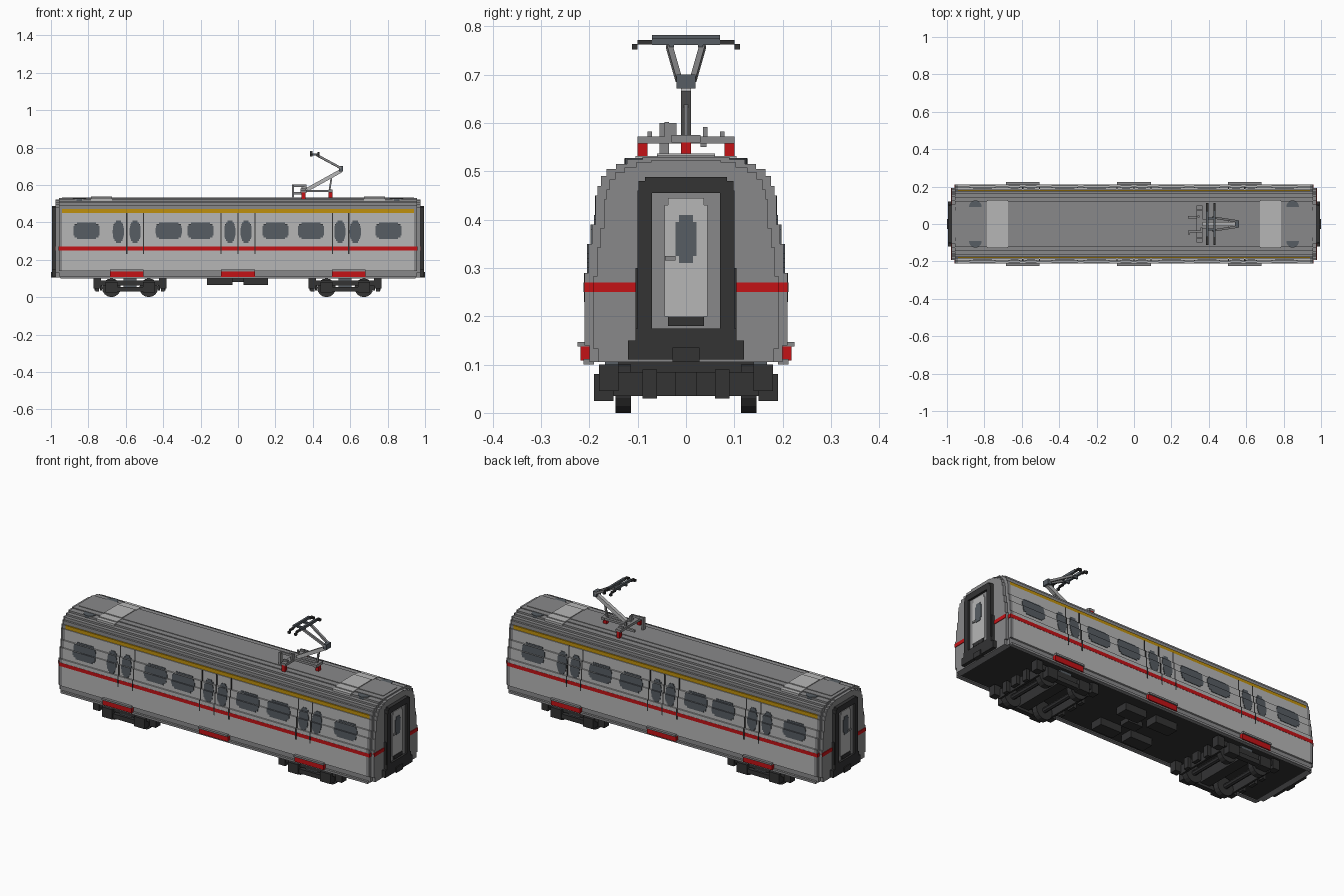
import bpy, bmesh, math
from mathutils import Vector, Matrix

cube = bpy.data.objects.get("Cube")
if cube:
    bpy.data.objects.remove(cube)


def material(name, rgb):
    m = bpy.data.materials.new(name)
    m.use_nodes = True
    m.diffuse_color = (*rgb, 1)
    m.node_tree.nodes["Principled BSDF"].inputs["Base Color"].default_value = (*rgb, 1)
    return m


LIGHT = material("light grey", (0.47, 0.47, 0.47))
GREY = material("mid grey", (0.25, 0.25, 0.255))
DARK = material("charcoal", (0.033, 0.033, 0.034))
GLASS = material("slate glass", (0.095, 0.11, 0.125))
RED = material("red", (0.55, 0.006, 0.008))
YELLOW = material("amber", (0.52, 0.28, 0.004))


def finish(name, bm, mats):
    bmesh.ops.recalc_face_normals(bm, faces=bm.faces)
    mesh = bpy.data.meshes.new(name)
    bm.to_mesh(mesh)
    bm.free()
    for m in mats:
        mesh.materials.append(m)
    ob = bpy.data.objects.new(name, mesh)
    bpy.context.collection.objects.link(ob)
    return ob


def add_box(bm, x0, x1, y0, y1, z0, z1):
    mat = Matrix.Translation(((x0 + x1) / 2, (y0 + y1) / 2, (z0 + z1) / 2))
    mat = mat @ Matrix.Diagonal((x1 - x0, y1 - y0, z1 - z0, 1))
    bmesh.ops.create_cube(bm, size=1, matrix=mat)


def boxes(name, mat, items, mx=False, my=False):
    """Boxes (x0,x1,y0,y1,z0,z1), optionally repeated across x and y."""
    bm = bmesh.new()
    for x0, x1, y0, y1, z0, z1 in items:
        for sx in ((1, -1) if mx else (1,)):
            for sy in ((1, -1) if my else (1,)):
                xs, ys = sorted((sx * x0, sx * x1)), sorted((sy * y0, sy * y1))
                add_box(bm, *xs, *ys, z0, z1)
    return finish(name, bm, [mat])


def beams(name, mat, items):
    """Square bars (start, end, thickness)."""
    bm = bmesh.new()
    for a, b, t in items:
        a, b = Vector(a), Vector(b)
        rot = (b - a).to_track_quat('Z', 'Y').to_matrix().to_4x4()
        m = Matrix.Translation((a + b) / 2) @ rot @ Matrix.Diagonal((t, t, (b - a).length, 1))
        bmesh.ops.create_cube(bm, size=1, matrix=m)
    return finish(name, bm, [mat])


def cylinders(name, mat, items, axis, segments=16):
    """Cylinders (centre, radius, depth) along one axis."""
    bm = bmesh.new()
    rot = Matrix.Rotation(math.pi / 2, 4, 'X') if axis == 'y' else Matrix()
    for c, r, d in items:
        bmesh.ops.create_cone(bm, cap_ends=True, segments=segments, radius1=r, radius2=r,
                              depth=d, matrix=Matrix.Translation(c) @ rot)
    return finish(name, bm, [mat])


# Stepped cross-section: (top height, half width)
STEPS = [(.14, .20), (.25, .21), (.27, .211), (.29, .21), (.35, .202), (.39, .195), (.45, .187),
         (.47, .183), (.49, .176), (.505, .165), (.515, .145), (.525, .122), (.53, .09)]


def half_width(z):
    return next(w for top, w in STEPS if z < top)


def shell(name, x0, x1, mats, rule, shrink=0.0):
    pts, z = [], .105
    for top, w in STEPS:
        pts += [(w - shrink, z), (w - shrink, top - shrink * .4)]
        z = top - shrink * .4
    pts += [(-y, z) for y, z in reversed(pts)]
    bm = bmesh.new()
    face = bm.faces.new([bm.verts.new((x0, y, z)) for y, z in pts])
    res = bmesh.ops.extrude_face_region(bm, geom=[face])
    bmesh.ops.translate(bm, vec=(x1 - x0, 0, 0),
                        verts=[v for v in res["geom"] if isinstance(v, bmesh.types.BMVert)])
    bmesh.ops.recalc_face_normals(bm, faces=bm.faces)
    for f in bm.faces:
        f.material_index = rule(f)
    return finish(name, bm, mats)


def body_rule(f):
    z = f.calc_center_median().z
    if f.normal.z < -.5 and z < .12:
        return 2
    if .25 < z < .27:
        return 3
    if .45 < z < .47:
        return 4
    return 0 if .14 < z < .451 else 1


MATS = [LIGHT, GREY, DARK, RED, YELLOW]
shell("body", -.94, .94, MATS, body_rule)
for s, side in ((1, "left"), (-1, "right")):
    shell(f"end_frame_{side}", s * .94, s * .958, MATS,
          lambda f: 3 if .25 < f.calc_center_median().z < .27 and abs(f.normal.x) < .5 else 1)
    shell(f"end_wall_{side}", s * .958, s * .975, [GREY], lambda f: 0, .018)

# Lower panel edge and door thresholds
boxes("sill", GREY, [(-.95, .95, .19, .212, .10, .112)], my=True)
DOORS = [-.595, 0, .592]
boxes("door_steps", RED, [(c - .09, c + .09, .18, .218, .108, .137) for c in DOORS], my=True)
boxes("step_caps", GREY, [(c - .09, c + .09, .18, .225, .137, .147) for c in DOORS], my=True)

# Red band across the end walls
boxes("end_stripes", RED, [(.97, .978, .10, .192, .25, .27), (.95, .961, .10, .21, .25, .27)],
      mx=True, my=True)


# Windows built in rows that follow the stepped wall
def windows(name, centres, half, z0, z1, power):
    items = []
    n = round((z1 - z0) / .01)
    for i in range(n):
        t = abs((i + .5) / n * 2 - 1)
        w = half * (1 - t ** power) ** (1 / power)
        z = z0 + i * .01
        y = half_width(z + .005) + .003
        items += [(c - w, c + w, y - .008, y, z, z + .01) for c in centres]
    boxes(name, GLASS, items, my=True)


windows("saloon_windows", [-.81, -.37, -.20, .20, .39, .805], .07, .31, .40, 3.5)
windows("door_windows", [-.64, -.55, -.043, .043, .545, .627], .03, .29, .41, 2.2)

# Door seams, one piece per wall step
seams, bottom = [], .23
for top, w in STEPS[1:7]:
    for x in (-.595, -.505, -.09, 0, .09, .505, .592):
        seams.append((x - .003, x + .003, w - .005, w + .0015, bottom, top))
    bottom = top
boxes("door_seams", DARK, seams, my=True)

# Gangways: bellows frame, door, window, skirt
boxes("gangway_frame", DARK, [(.96, .995, .07, .10, .15, .46), (.96, .99, .09, .105, .15, .30)],
      mx=True, my=True)
boxes("gangway_head", DARK, [(.96, .995, -.098, .098, .455, .48), (.96, .995, -.085, .085, .48, .488),
                             (.96, .995, -.105, .105, .14, .175), (.94, .995, -.12, .12, .11, .15),
                             (.97, 1.0, -.028, .028, .105, .135)], mx=True)
boxes("gangway_door_surround", GREY, [(.96, .983, -.07, .07, .175, .455)], mx=True)
boxes("gangway_door", LIGHT, [(.97, .987, -.045, .045, .20, .43), (.97, .987, -.037, .037, .43, .445)],
      mx=True)
boxes("door_kick_plate", DARK, [(.97, .99, -.037, .037, .18, .20)], mx=True)
boxes("door_handle", GREY, [(.98, .992, -.043, -.022, .315, .325)], mx=True)
boxes("gangway_window", GLASS, [(.98, .99, -.022, .022, .325, .395), (.98, .99, -.015, .015, .31, .41)],
      mx=True)

# Roof: ventilation covers, fans and ribs
boxes("roof_covers", LIGHT, [(.675, .785, -.06, .06, .52, .537), (.675, .785, .06, .105, .515, .532),
                             (.675, .785, .105, .128, .51, .527)], mx=True, my=True)
cylinders("roof_fans", GLASS, [((x, y, .521), .034, .014) for x in (-.848, .848) for y in (-.092, .092)],
          'z', 20)
boxes("roof_ribs", GREY, [(-.94, .94, -.06, .06, .525, .533)])

# Underfloor equipment
boxes("equipment_boxes", DARK, [(-.165, -.03, .06, .13, .065, .106), (.03, .16, .06, .13, .065, .106),
                                (-.03, .06, -.03, .03, .08, .106)], my=True)

# Bogies
for c, side in ((.573, "left"), (-.577, "right")):
    boxes(f"bogie_frame_{side}", DARK, [
        (c - .195, c + .195, .15, .172, .062, .09), (c - .07, c + .07, .155, .182, .03, .055),
        (c - .03, c + .03, -.15, .15, .04, .107), (c - .16, c - .15, .0, .15, .035, .085),
        (c + .15, c + .16, .0, .15, .035, .085), (c - .185, c - .165, .06, .09, .03, .09),
        (c + .165, c + .185, .06, .09, .03, .09), (c - .19, c - .17, 0, .022, .035, .085),
        (c + .17, c + .19, 0, .022, .035, .085)], my=True)
    boxes(f"axle_boxes_{side}", DARK, [(c + d - .032, c + d + .032, .15, .19, .025, .08)
                                       for d in (-.1, .1)], my=True)
    boxes(f"bogie_ends_{side}", DARK, [(c + d - .02, c + d + .02, .14, .18, .045, .10)
                                       for d in (-.175, .175)], my=True)
    boxes(f"suspension_{side}", GLASS, [(c - .035, c + .035, .14, .168, .05, .108)], my=True)
    cylinders(f"wheels_{side}", DARK, [((c + d, y, .05), .05, .032)
                                       for d in (-.1, .1) for y in (-.13, .13)], 'y', 16)
    cylinders(f"axles_{side}", DARK, [((c + d, 0, .05), .014, .26) for d in (-.1, .1)], 'y', 8)

# Pantograph: insulators, base frame, arms, collector head
boxes("insulators", RED, [(.34, .36, .08, .10, .515, .56), (.485, .505, -.01, .01, .525, .56)], my=True)
boxes("pantograph_base", GREY, [(.335, .365, -.10, .10, .558, .572), (.35, .50, .012, .028, .562, .574),
                                (.335, .36, .07, .08, .572, .582), (.485, .505, -.03, .03, .56, .575)],
      my=True)
boxes("drive_loop", GREY, [(.29, .30, -.055, -.035, .53, .60), (.29, .365, -.045, -.035, .59, .602),
                           (.355, .365, -.045, -.02, .57, .60), (.29, .34, .03, .042, .55, .562),
                           (.34, .35, .035, .045, .57, .592)])
beams("lower_arm", LIGHT, [((.37, 0, .575), (.55, 0, .675), .02)])
beams("tie_rod", GREY, [((.49, 0, .575), (.50, 0, .64), .009)])
boxes("elbow", GLASS, [(.54, .562, -.02, .02, .672, .70)])
beams("upper_arm", GREY, [((.55, s * .015, .69), (.42, s * .035, .76), .012) for s in (1, -1)])
boxes("collector_head", GLASS, [(.385, .397, -.07, .07, .768, .782), (.425, .437, -.07, .07, .762, .776),
                                (.385, .437, .025, .035, .756, .768)], my=True)
boxes("collector_horns", DARK, [(x, x + .012, .07, .10, .763, .772) for x in (.385, .425)]
      + [(x, x + .012, .10, .112, .752, .764) for x in (.385, .425)], my=True)
